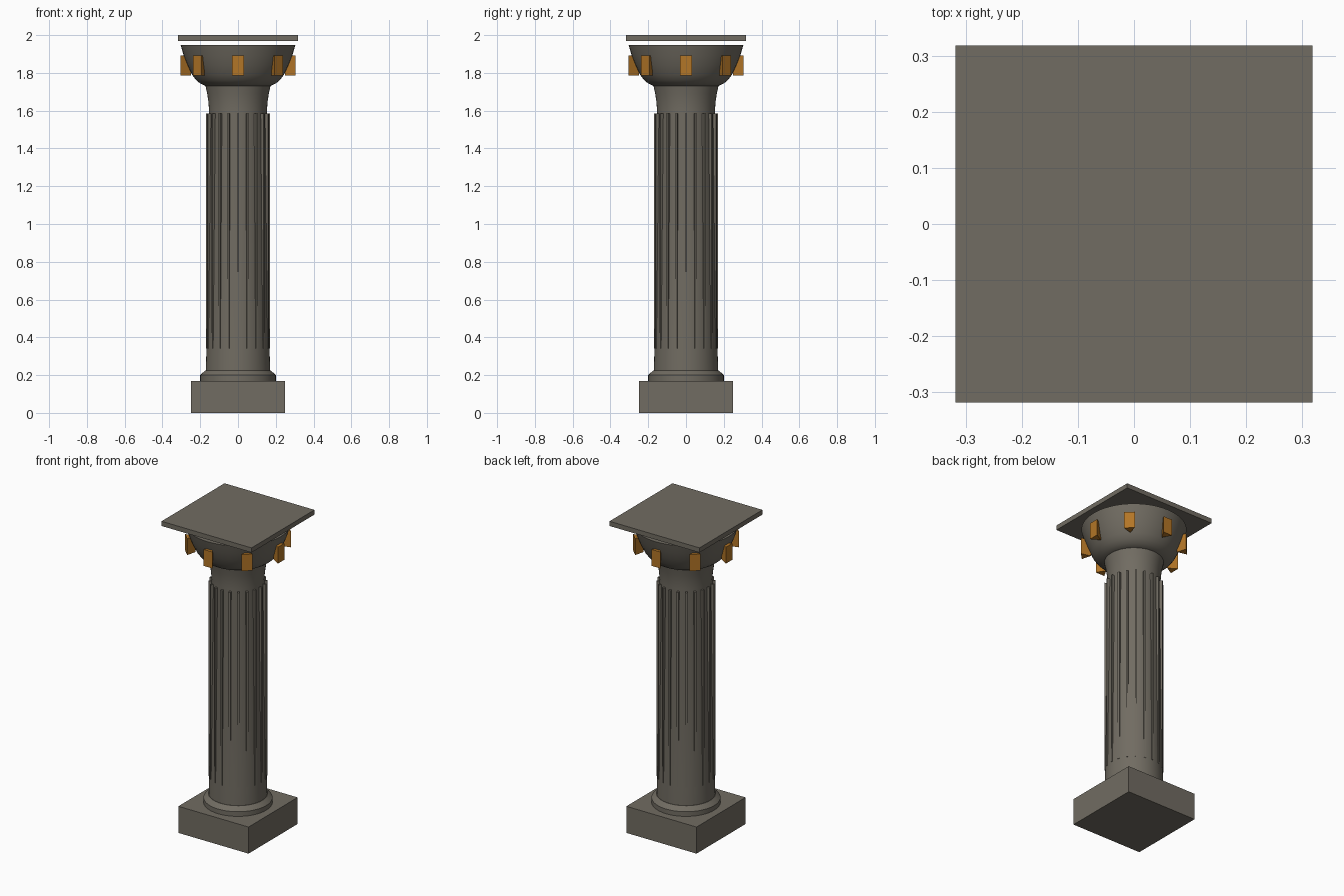
import bpy, bmesh
from math import sin, cos, pi, radians
from mathutils import Matrix

old = bpy.data.objects.get("Cube")
if old:
    bpy.data.objects.remove(old, do_unlink=True)


def material(name, rgb):
    m = bpy.data.materials.new(name)
    m.use_nodes = True
    m.diffuse_color = (*rgb, 1)
    m.node_tree.nodes["Principled BSDF"].inputs["Base Color"].default_value = (*rgb, 1)
    return m


stone = material("grey stone", (0.165, 0.15, 0.122))
bronze = material("warm bronze", (0.45, 0.18, 0.02))


def finish(name, bm, mat, smooth=False):
    bmesh.ops.recalc_face_normals(bm, faces=bm.faces[:])
    mesh = bpy.data.meshes.new(name)
    bm.to_mesh(mesh)
    bm.free()
    mesh.materials.append(mat)
    obj = bpy.data.objects.new(name, mesh)
    bpy.context.collection.objects.link(obj)
    if smooth:
        bpy.ops.object.select_all(action='DESELECT')
        obj.select_set(True)
        bpy.context.view_layer.objects.active = obj
        bpy.ops.object.shade_smooth_by_angle(angle=radians(30))
    return obj


def slab(name, half, bottom, top):
    bm = bmesh.new()
    size = Matrix.Diagonal((2 * half, 2 * half, top - bottom, 1))
    bmesh.ops.create_cube(bm, size=1, matrix=Matrix.Translation((0, 0, (bottom + top) / 2)) @ size)
    return finish(name, bm, stone)


def lathe(name, profile, sides=48):
    """Closed turned solid from (radius, height) pairs."""
    bm = bmesh.new()
    rings = [[bm.verts.new((r * cos(2 * pi * i / sides), r * sin(2 * pi * i / sides), z))
              for i in range(sides)] for r, z in profile]
    for a, b in zip(rings, rings[1:]):
        for i in range(sides):
            j = (i + 1) % sides
            bm.faces.new((a[i], a[j], b[j], b[i]))
    bm.faces.new(rings[0])
    bm.faces.new(rings[-1])
    return finish(name, bm, stone, smooth=True)


def ring_of_prisms(name, count, section, bottom, top, mat):
    """Upright prisms around the axis; section is (outward, sideways) points."""
    bm = bmesh.new()
    for k in range(count):
        turn = Matrix.Rotation(2 * pi * k / count, 4, 'Z')
        low, high = ([bm.verts.new(turn @ Matrix.Translation((r, s, z)).translation)
                      for r, s in section] for z in (bottom, top))
        bm.faces.new(low)
        bm.faces.new(high)
        for i in range(len(section)):
            j = (i + 1) % len(section)
            bm.faces.new((low[i], low[j], high[j], high[i]))
    return finish(name, bm, mat)


# Square plinth and top slab
slab("plinth", 0.248, 0, 0.17)
slab("top_slab", 0.318, 1.97, 2.0)

# Turned base ring, tapering shaft with flared neck, and bowl capital
lathe("base_ring", [(0.2, 0.17), (0.2, 0.2), (0.19, 0.21), (0.172, 0.225)])
lathe("shaft", [(0.17, 0.17), (0.17, 0.225), (0.167, 0.34), (0.153, 1.6),
                (0.157, 1.65), (0.163, 1.69), (0.172, 1.73)])
lathe("bowl_capital", [(0.17, 1.73), (0.2, 1.744), (0.222, 1.762), (0.243, 1.79),
                       (0.267, 1.84), (0.287, 1.89), (0.304, 1.948)])

# Slim ribs along the shaft
ring_of_prisms("shaft_ribs", 20,
               [(0.14, -0.006), (0.17, -0.006), (0.17, 0.006), (0.14, 0.006)],
               0.34, 1.585, stone)

# Wedge ornaments around the bowl, point inward
ring_of_prisms("bowl_ornaments", 8,
               [(0.305, -0.032), (0.305, 0.032), (0.25, 0)], 1.787, 1.892, bronze)
